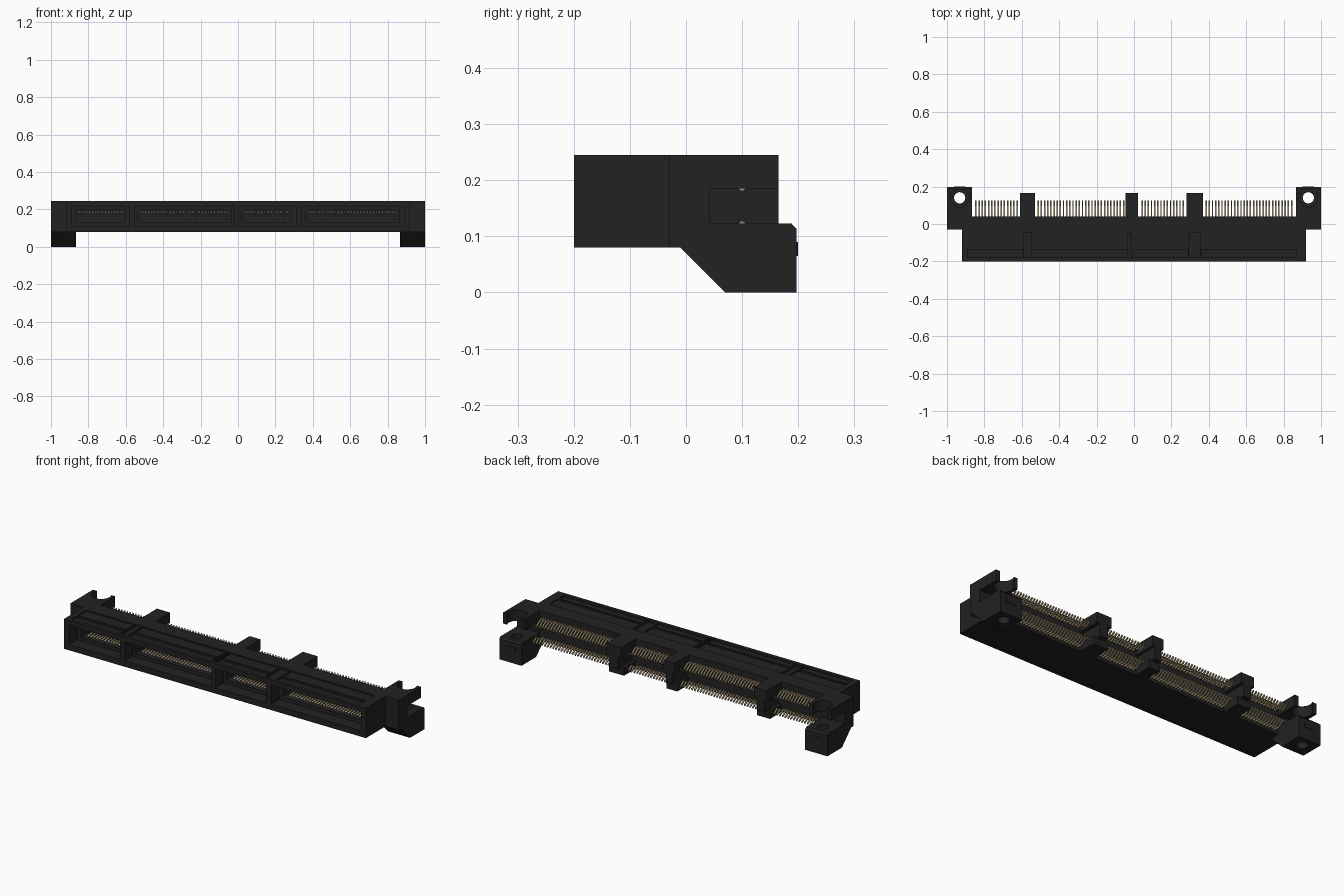
import bpy, bmesh, math
from mathutils import Matrix

if "Cube" in bpy.data.objects:
    bpy.data.objects.remove(bpy.data.objects["Cube"])


def material(name, rgb):
    m = bpy.data.materials.new(name)
    m.diffuse_color = (*rgb, 1)
    m.use_nodes = True
    m.node_tree.nodes["Principled BSDF"].inputs["Base Color"].default_value = m.diffuse_color
    return m


BLACK = material("black plastic", (0.016, 0.016, 0.016))
GOLD = material("pale gold", (0.42, 0.33, 0.19))


def add_box(bm, x0, x1, y0, y1, z0, z1):
    m = Matrix.Translation(((x0 + x1) / 2, (y0 + y1) / 2, (z0 + z1) / 2))
    m = m @ Matrix.Diagonal((x1 - x0, y1 - y0, z1 - z0, 1))
    bmesh.ops.create_cube(bm, size=1, matrix=m)


def add_prism(bm, profile, x0, x1):
    """Extrude a (y, z) profile along x."""
    face = bm.faces.new([bm.verts.new((x0, y, z)) for y, z in profile])
    ext = bmesh.ops.extrude_face_region(bm, geom=[face])
    bmesh.ops.translate(bm, vec=(x1 - x0, 0, 0),
                        verts=[v for v in ext["geom"] if isinstance(v, bmesh.types.BMVert)])


def add_cylinder(bm, x, y, r, z0, z1):
    bmesh.ops.create_cone(bm, cap_ends=True, segments=32, radius1=r, radius2=r, depth=z1 - z0,
                          matrix=Matrix.Translation((x, y, (z0 + z1) / 2)))


def finish(name, bm, mat):
    bmesh.ops.recalc_face_normals(bm, faces=bm.faces)
    me = bpy.data.meshes.new(name)
    bm.to_mesh(me)
    bm.free()
    me.materials.append(mat)
    ob = bpy.data.objects.new(name, me)
    bpy.context.collection.objects.link(ob)
    return ob


def cut(ob, name, bm):
    cutter = finish(name, bm, BLACK)
    cutter.hide_render = True
    cutter.hide_viewport = True
    cutter.display_type = 'WIRE'
    mod = ob.modifiers.new(name, 'BOOLEAN')
    mod.operation = 'DIFFERENCE'
    mod.solver = 'EXACT'
    mod.object = cutter


# Bays: outer opening range, first contact position, contact count
PITCH = 0.0169
BAYS = [(-0.89, -0.58, -0.845, 14), (-0.55, -0.022, -0.512, 28),
        (0.002, 0.31, 0.043, 14), (0.342, 0.89, 0.386, 28)]
# Key gaps between the bays on the shell
GAPS = [(-0.595, -0.545), (-0.035, -0.01), (0.29, 0.36)]

# Housing shell
bm = bmesh.new()
add_box(bm, -0.92, 0.92, -0.20, 0.04, 0.08, 0.245)
housing = finish("housing", bm, BLACK)

# Stepped bay openings in the front
bm = bmesh.new()
for x0, x1, px, n in BAYS:
    add_box(bm, x0, x1, -0.3, -0.13, 0.112, 0.216)
cut(housing, "bay_cutter", bm)
bm = bmesh.new()
for x0, x1, px, n in BAYS:
    add_box(bm, px - 0.022, px + (n - 1) * PITCH + 0.022, -0.16, 0.0, 0.132, 0.198)
cut(housing, "slot_cutter", bm)

# Shallow panels on top and bottom, between the key gaps
edges = [-0.89] + [v for g in GAPS for v in g] + [0.87]
bm = bmesh.new()
for x0, x1 in zip(edges[::2], edges[1::2]):
    add_box(bm, x0, x1, -0.18, -0.135, 0.235, 0.3)
    add_box(bm, x0, x1, -0.125, -0.05, 0.238, 0.3)
    add_box(bm, x0, x1, -0.18, -0.05, 0.0, 0.086)
for x0, x1 in GAPS:
    add_box(bm, x0 + 0.004, x1 - 0.004, -0.18, -0.045, 0.232, 0.3)
cut(housing, "panel_cutter", bm)

# Mounting ears with circuit board slot, screw notch and screw hole
EAR = [(-0.03, 0.08), (-0.01, 0.08), (0.07, 0.0), (0.197, 0.0), (0.197, 0.113),
       (0.188, 0.123), (0.043, 0.123), (0.043, 0.185), (0.165, 0.185),
       (0.165, 0.245), (-0.03, 0.245)]
for side, s in (("left", -1), ("right", 1)):
    bm = bmesh.new()
    add_prism(bm, EAR, s * 0.865, s * 1.0)
    ear = finish(side + "_ear", bm, BLACK)
    bm = bmesh.new()
    add_cylinder(bm, s * 0.932, 0.14, 0.05, 0.16, 0.3)
    add_cylinder(bm, s * 0.932, 0.14, 0.03, -0.1, 0.15)
    cut(ear, side + "_screw_cutter", bm)
    bm = bmesh.new()
    add_box(bm, s * 0.932 - 0.03, s * 0.932 + 0.03, 0.19, 0.2, 0.065, 0.09)
    finish(side + "_ear_pad", bm, BLACK)

# Rear board guides: wide top and bottom blocks joined by a narrow web
bm = bmesh.new()
for x0, x1 in ((-0.61, -0.53), (-0.045, 0.022), (0.28, 0.37)):
    inset = (x1 - x0) * 0.22
    add_box(bm, x0, x1, 0.03, 0.165, 0.187, 0.245)
    add_box(bm, x0 + inset, x1 - inset, 0.03, 0.165, 0.12, 0.19)
    add_box(bm, x0, x1, 0.03, 0.14, 0.08, 0.123)
finish("board_guides", bm, BLACK)

# Solder tails (bent strips at the back) and spring contacts (inside the bays)
TAIL = [(0.035, 0.212), (0.065, 0.212), (0.1, 0.188), (0.125, 0.206)]
SPRING = [(0.0, 0.192), (-0.06, 0.178), (-0.11, 0.186)]


def strip(points, t, flip):
    outline = points + [(y, z - t) for y, z in reversed(points)]
    return [(y, 0.308 - z) if flip else (y, z) for y, z in outline]


tails, springs = bmesh.new(), bmesh.new()
for _, _, px, n in BAYS:
    for i in range(n):
        x = px + i * PITCH
        for flip in (False, True):
            add_prism(tails, strip(TAIL, 0.008, flip), x - 0.0038, x + 0.0038)
            add_prism(springs, strip(SPRING, 0.008, flip), x - 0.0038, x + 0.0038)
finish("solder_tails", tails, GOLD)
finish("spring_contacts", springs, GOLD)
